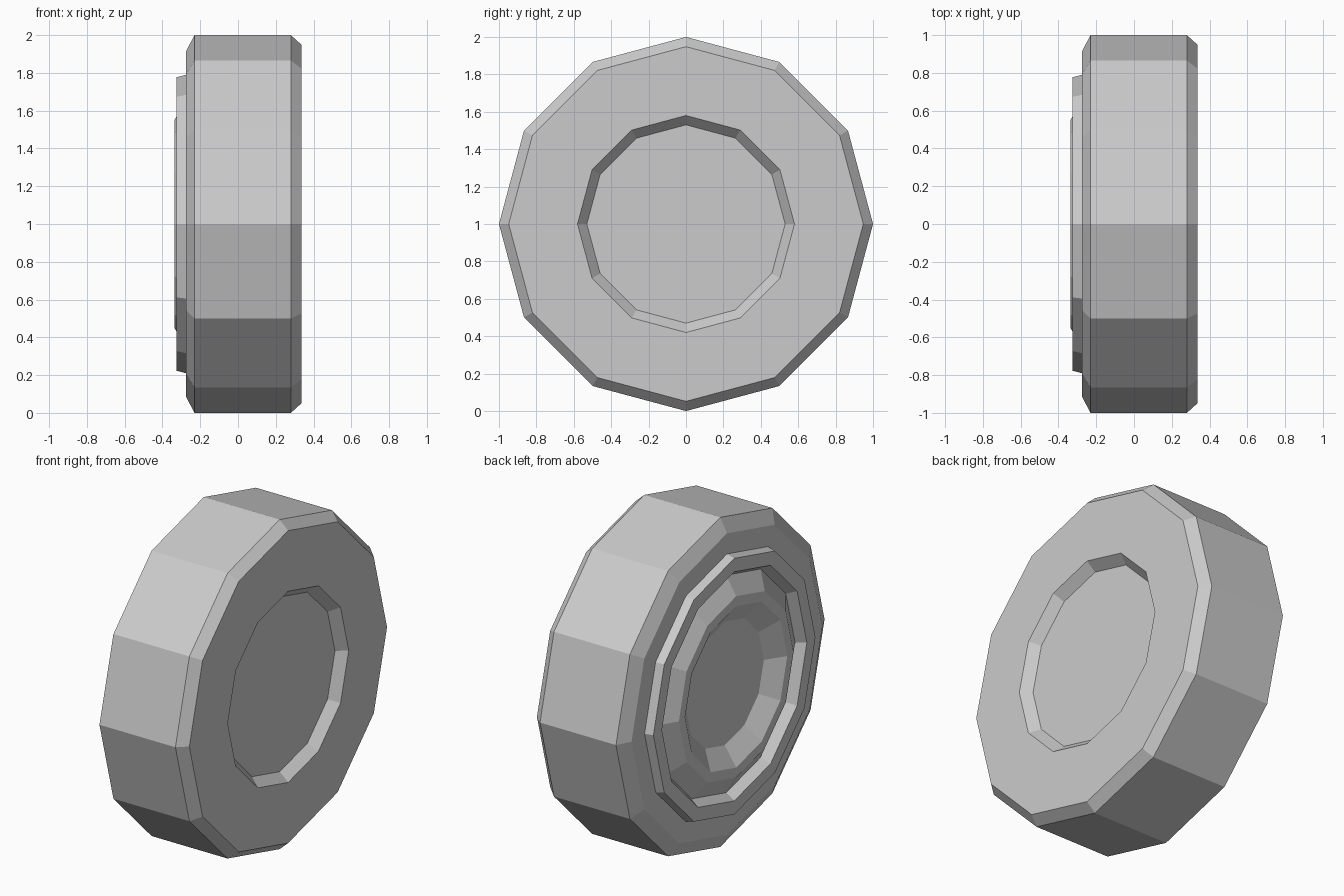
import bpy, bmesh, math

if "Cube" in bpy.data.objects:
    bpy.data.objects.remove(bpy.data.objects["Cube"])

SIDES = 12


def lathe(name, profile):
    """Spin (x, radius) points around the x axis; cap both ends."""
    bm = bmesh.new()
    rings = []
    for x, r in profile:
        rings.append([bm.verts.new((x,
                                    r * math.sin(2 * math.pi * i / SIDES),
                                    1 + r * math.cos(2 * math.pi * i / SIDES)))
                      for i in range(SIDES)])
    for a, b in zip(rings, rings[1:]):
        for i in range(SIDES):
            j = (i + 1) % SIDES
            bm.faces.new((a[i], a[j], b[j], b[i]))
    bm.faces.new(rings[0])
    bm.faces.new(rings[-1])
    bmesh.ops.recalc_face_normals(bm, faces=bm.faces)
    mesh = bpy.data.meshes.new(name)
    bm.to_mesh(mesh)
    bm.free()
    obj = bpy.data.objects.new(name, mesh)
    bpy.context.collection.objects.link(obj)
    return obj


# One closed wheel skin, from the hub dish round the tyre to the inner recess
hub_dish = [(-0.26, 0.375), (-0.337, 0.49), (-0.337, 0.55)]
rim_groove = [(-0.27, 0.66), (-0.325, 0.695)]
rim_ring = [(-0.325, 0.777), (-0.275, 0.79)]
tyre = [(-0.275, 0.915), (-0.23, 1.0), (0.28, 1.0), (0.337, 0.948)]
back_recess = [(0.337, 0.58), (0.28, 0.53)]

lathe("wheel", hub_dish + rim_groove + rim_ring + tyre + back_recess)
